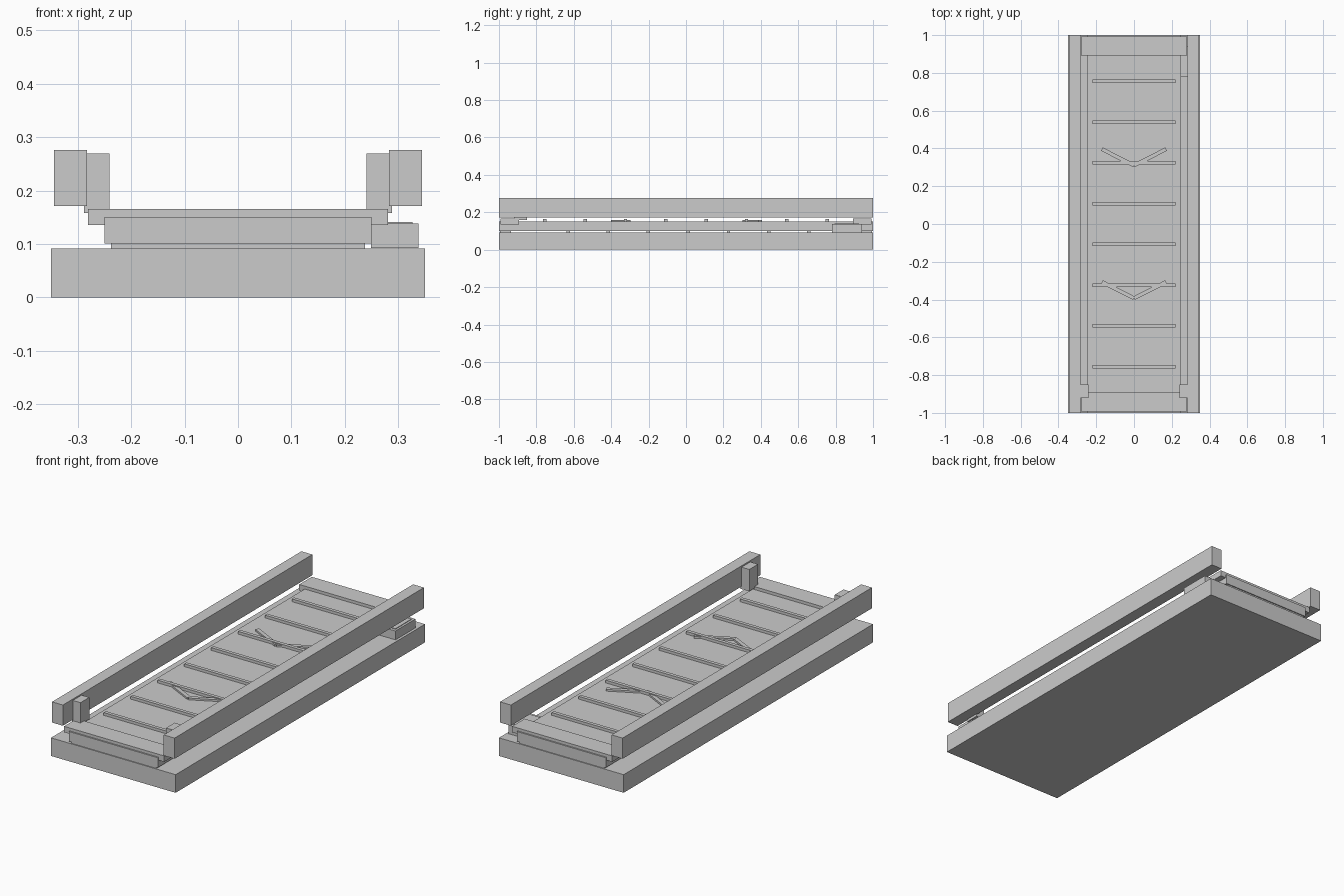
import bpy
from mathutils import Matrix, Vector
from math import radians, cos, sin

if "Cube" in bpy.data.objects:
    bpy.data.objects.remove(bpy.data.objects["Cube"])


def box(name, x, y, z, turn=0.0):
    """Box from (min, max) ranges, optionally turned about z."""
    size = Vector((x[1] - x[0], y[1] - y[0], z[1] - z[0]))
    centre = Vector((sum(x) / 2, sum(y) / 2, sum(z) / 2))
    bpy.ops.mesh.primitive_cube_add(size=1)
    ob = bpy.context.object
    ob.name = name
    ob.data.transform(Matrix.Diagonal((*size, 1)))
    ob.location = centre
    ob.rotation_euler.z = turn
    return ob


# Base slab and the main belt
box("base", (-0.35, 0.35), (-1, 1), (0, 0.092))
box("belt", (-0.25, 0.25), (-1, 1), (0.101, 0.151))

# Side rails and the sensor posts at the front end
for side, s in (("left", -1), ("right", 1)):
    box(side + "_rail", sorted((s * 0.283, s * 0.344)), (-1, 1), (0.171, 0.276))
    box(side + "_post", sorted((s * 0.24, s * 0.288)), (-0.92, -0.85), (0.158, 0.269))

# End plates above the belt and supports below it
for end, s in (("front", -1), ("back", 1)):
    box(end + "_plate", (-0.281, 0.281), sorted((s * 0.892, s * 0.993)), (0.136, 0.166))
    box(end + "_support", (-0.238, 0.238), sorted((s * 0.935, s * 0.995)), (0.092, 0.102))

# Cleats on the upper run
for i in range(8):
    y = -0.755 + i * 0.2157
    box(f"upper_cleat_{i + 1}", (-0.22, 0.22), (y - 0.009, y + 0.009), (0.15, 0.165))

# Cleats on the lower run
for i in range(7):
    y = -0.63 + i * 0.2143
    box(f"lower_cleat_{i + 1}", (-0.22, 0.22), (y - 0.009, y + 0.009), (0.0925, 0.102))

# Direction chevrons, each made of two turned bars
angle, length, width = radians(27), 0.19, 0.02
for name, cy in (("front", -0.35), ("back", 0.353)):
    for side, s in (("left", -1), ("right", 1)):
        cx = s * length / 2 * cos(angle)
        box(f"{name}_chevron_{side}", (cx - length / 2, cx + length / 2),
            (cy - width / 2, cy + width / 2), (0.15, 0.16), s * angle)

# Drive motor on the right at the back, with its lid
box("motor", (0.249, 0.338), (0.78, 0.94), (0.093, 0.138))
box("motor_lid", (0.255, 0.327), (0.795, 0.925), (0.137, 0.141))
